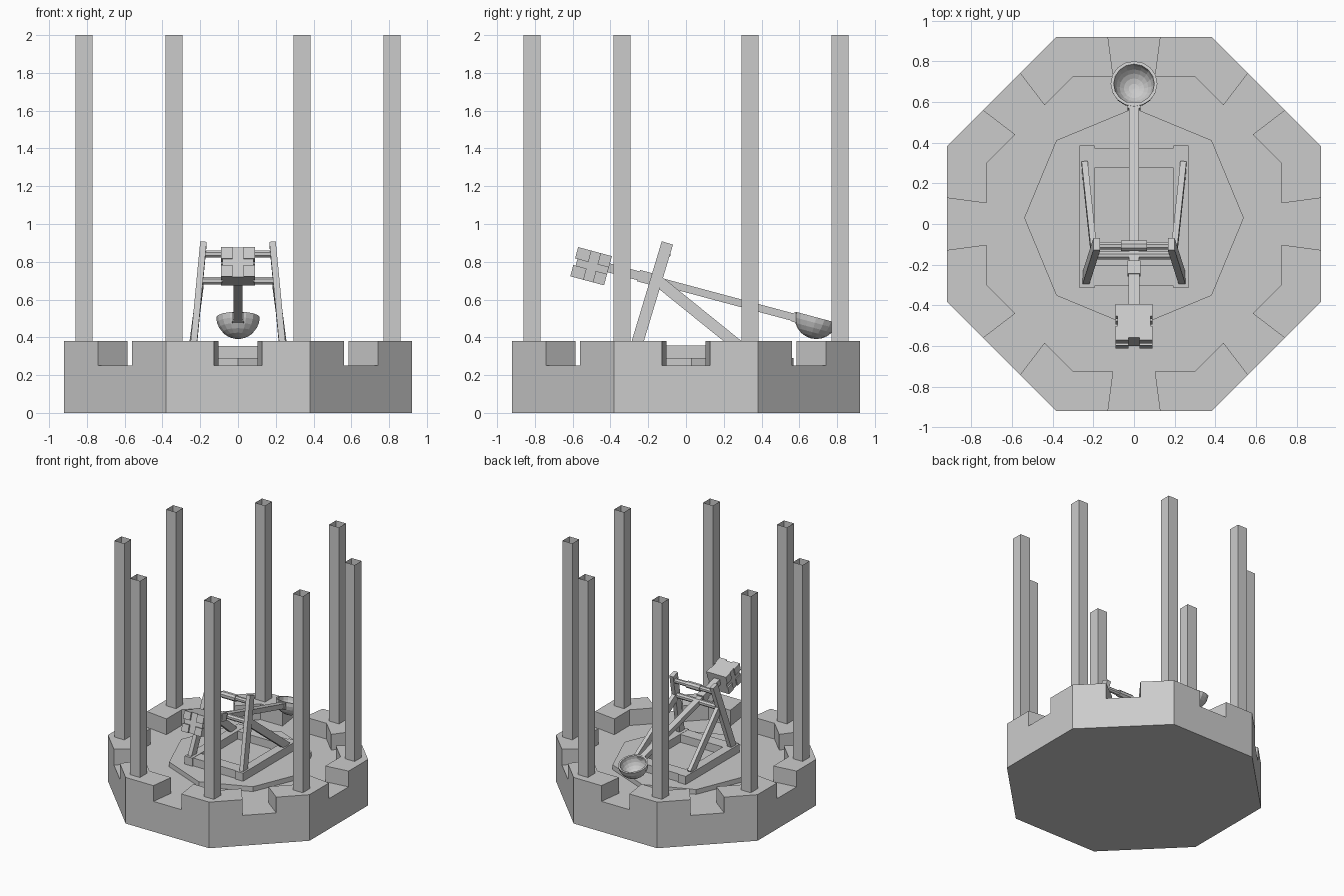
import bpy, bmesh, math
from mathutils import Vector, Matrix

if "Cube" in bpy.data.objects:
    bpy.data.objects.remove(bpy.data.objects["Cube"])

T = math.tan(math.pi / 8)


def make(name, bm):
    bmesh.ops.recalc_face_normals(bm, faces=bm.faces)
    me = bpy.data.meshes.new(name)
    bm.to_mesh(me)
    bm.free()
    ob = bpy.data.objects.new(name, me)
    bpy.context.collection.objects.link(ob)
    return ob


def prism(name, pts, z0, z1, caps=True):
    bm = bmesh.new()
    lo = [bm.verts.new((x, y, z0)) for x, y in pts]
    hi = [bm.verts.new((x, y, z1)) for x, y in pts]
    n = len(pts)
    for i in range(n):
        j = (i + 1) % n
        bm.faces.new((lo[i], lo[j], hi[j], hi[i]))
    if caps:
        bm.faces.new(lo[::-1])
        bm.faces.new(hi)
    return make(name, bm)


def box(name, x0, x1, y0, y1, z0, z1, mat=None):
    ob = prism(name, [(x0, y0), (x1, y0), (x1, y1), (x0, y1)], z0, z1)
    if mat:
        ob.data.transform(mat)
    return ob


def beam(name, a, b, wx, depth):
    # square timber from a to b, wx thick across x
    a, b = Vector(a), Vector(b)
    d = (b - a).normalized()
    x = Vector((1, 0, 0))
    x = (x - d * x.dot(d)).normalized()
    y = d.cross(x)
    m = Matrix.Translation(a) @ Matrix((x, y, d)).transposed().to_4x4()
    return box(name, -wx / 2, wx / 2, -depth / 2, depth / 2, 0, (b - a).length, m)


def rod(name, y, z, half, r):
    bm = bmesh.new()
    bmesh.ops.create_cone(bm, cap_ends=True, segments=8, radius1=r, radius2=r, depth=2 * half,
                          matrix=Matrix.Translation((0, y, z)) @ Matrix.Rotation(math.pi / 2, 4, 'Y')
                          @ Matrix.Rotation(math.pi / 8, 4, 'Z'))
    return make(name, bm)


# octagonal base with floor
R = 0.92 / math.cos(math.pi / 8)
prism("base", [(R * math.cos(math.pi / 8 + i * math.pi / 4), R * math.sin(math.pi / 8 + i * math.pi / 4))
               for i in range(8)], 0, 0.25)

# corner merlons and open square posts
o, n = 0.92, 0.725
c = math.sqrt(0.5)


def diag(a, t):
    return (c * (a + t), c * (a - t))


merlon = [(o, 0.128), (o, o * T), diag(o, 0.128), diag(n, 0.102), (n, n * T), (n, 0.102)]
for i in range(8):
    a = i * math.pi / 4
    ca, sa = math.cos(a), math.sin(a)
    prism("merlon", [(x * ca - y * sa, x * sa + y * ca) for x, y in merlon], 0.25, 0.38)
    a += math.pi / 8
    px, py, h = 0.882 * math.cos(a), 0.882 * math.sin(a), 0.045
    prism("post", [(px - h, py - h), (px + h, py - h), (px + h, py + h), (px - h, py + h)],
          0.38, 2.0, caps=False)

# raised inner platform
prism("platform", [(0.54 * math.cos(i * math.pi / 4), 0.03 + 0.54 * math.sin(i * math.pi / 4))
                   for i in range(8)], 0.25, 0.29)

# ground frame, uprights and braces
for s in (-1, 1):
    x0, x1 = sorted((s * 0.195, s * 0.267))
    box("side_rail", x0, x1, -0.315, 0.385, 0.29, 0.357)
    beam("upright", (s * 0.238, -0.272, 0.325), (s * 0.183, -0.099, 0.898), 0.034, 0.062)
    beam("brace", (s * 0.243, 0.29, 0.345), (s * 0.197, -0.14, 0.692), 0.03, 0.06)
box("front_rail", -0.2, 0.2, -0.305, -0.205, 0.29, 0.355)
box("back_rail", -0.2, 0.2, 0.275, 0.375, 0.29, 0.355)

# cross rods and stop sleeve
rod("axle", -0.155, 0.70, 0.2, 0.022)
rod("stop_rod", -0.108, 0.842, 0.19, 0.02)
rod("stop_sleeve", -0.108, 0.842, 0.063, 0.028)

# throwing arm: local y runs along the arm, origin at the axle
M = Matrix.Translation((0, -0.155, 0.70)) @ Matrix.Rotation(math.radians(-15), 4, 'X')
box("arm", -0.024, 0.024, -0.3, 0.76, -0.02, 0.02, M)
box("arm_butt", -0.026, 0.026, -0.27, -0.1, -0.024, 0.024, M)
box("arm_collar", -0.031, 0.031, -0.1, -0.035, -0.03, 0.032, M)
box("cup_collar", -0.031, 0.031, 0.745, 0.775, -0.024, 0.026, M)

# counterweight with grooved front and sides
z0, z1 = -0.096, 0.064
box("counterweight", -0.082, 0.082, -0.435, -0.263, z0, z1, M)
zm = (z0 + z1) / 2
for s in (-1, 1):
    for lo, hi in ((z0, zm - 0.018), (zm + 0.018, z1)):
        x0, x1 = sorted((s * 0.028, s * 0.09))
        box("weight_front_pad", x0, x1, -0.448, -0.433, lo, hi, M)
        x0, x1 = sorted((s * 0.08, s * 0.09))
        for y0, y1 in ((-0.44, -0.375), (-0.325, -0.263)):
            box("weight_side_pad", x0, x1, y0, y1, lo, hi, M)

# cup: hollow lathed hemisphere tilted with the arm
bm = bmesh.new()
ro, ri, k = 0.115, 0.1, 6
prof = [(ro * math.sin(t), -ro * math.cos(t)) for t in (i * math.pi / 2 / k for i in range(k + 1))]
prof += [(ri * math.sin(t), -ri * math.cos(t)) for t in (i * math.pi / 2 / k for i in range(k, -1, -1))]
vs = [bm.verts.new((x, 0, z)) for x, z in prof]
es = [bm.edges.new((vs[i], vs[i + 1])) for i in range(len(vs) - 1)]
bmesh.ops.spin(bm, geom=vs + es, cent=(0, 0, 0), axis=(0, 0, 1), angle=2 * math.pi, steps=16)
bmesh.ops.remove_doubles(bm, verts=bm.verts, dist=1e-4)
cup = make("cup", bm)
cup.data.transform(Matrix.Translation((0, 0.69, 0.506)) @ Matrix.Rotation(math.radians(-15), 4, 'X'))
